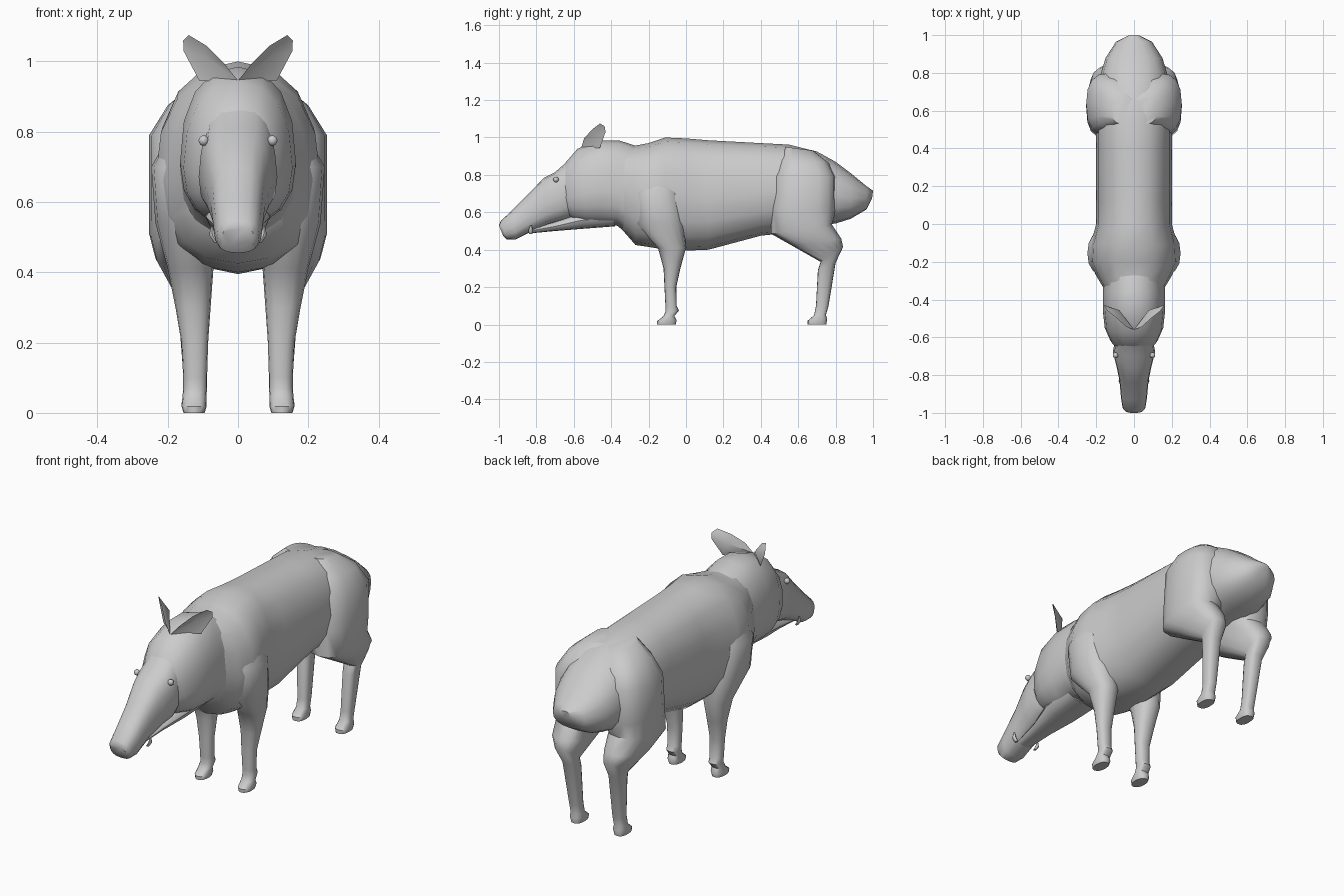
import bpy, bmesh, math
from mathutils import Vector

hide = bpy.data.materials.new("plain grey")
hide.diffuse_color = (0.6, 0.6, 0.6, 1)


def finish(name, bm, angle=45):
    bmesh.ops.recalc_face_normals(bm, faces=bm.faces)
    me = bpy.data.meshes.new(name)
    bm.to_mesh(me)
    bm.free()
    ob = bpy.data.objects.new(name, me)
    bpy.context.collection.objects.link(ob)
    me.materials.append(hide)
    bpy.ops.object.select_all(action='DESELECT')
    bpy.context.view_layer.objects.active = ob
    ob.select_set(True)
    bpy.ops.object.shade_smooth_by_angle(angle=math.radians(angle))
    return ob


def sgnpow(v, e):
    return math.copysign(abs(v) ** e, v)


def loft(name, sections, power=2.3, sides=16, wide=0.5, side=1, angle=45):
    """Each section: y,z of one edge, y,z of the opposite edge, centre x, half width."""
    bm = bmesh.new()
    rings = []
    for ya, za, yb, zb, xc, w in sections:
        a, b = Vector((0, ya, za)), Vector((0, yb, zb))
        mid = a.lerp(b, wide)
        ring = []
        for i in range(sides):
            t = 2 * math.pi * i / sides
            c, s = sgnpow(math.cos(t), 2 / power), sgnpow(math.sin(t), 2 / power)
            p = mid + ((a - mid) * c if c > 0 else (mid - b) * c)
            ring.append(bm.verts.new((side * (xc + w * s), p.y, p.z)))
        rings.append(ring)
    for r, q in zip(rings, rings[1:]):
        for i in range(sides):
            j = (i + 1) % sides
            bm.faces.new((r[i], r[j], q[j], q[i]))
    bm.faces.new(rings[0])
    bm.faces.new(rings[-1])
    return finish(name, bm, angle)


# Trunk with rump
loft("body", [
    (-.38, .95, -.37, .54, 0, .14), (-.28, .955, -.27, .425, 0, .20),
    (-.20, .97, -.20, .415, 0, .235), (-.11, 1.0, -.11, .40, 0, .23),
    (0, .995, 0, .395, 0, .20), (.12, .985, .12, .40, 0, .20),
    (.40, .97, .40, .475, 0, .20), (.55, .962, .55, .49, 0, .20),
    (.70, .925, .70, .53, 0, .19), (.80, .87, .80, .54, 0, .175),
    (.88, .81, .88, .565, 0, .15), (.965, .74, .965, .615, 0, .095),
    (1.0, .715, .995, .675, 0, .03)], wide=.55)

# Neck and skull
loft("head", [
    (-.25, .95, -.27, .45, 0, .165), (-.36, .985, -.37, .53, 0, .165),
    (-.46, .985, -.46, .53, 0, .165), (-.58, .94, -.53, .535, 0, .155),
    (-.645, .865, -.60, .555, 0, .125), (-.68, .81, -.64, .58, 0, .09)], wide=.6)

# Face and snout
loft("snout", [
    (-.62, .885, -.60, .57, 0, .10), (-.70, .815, -.66, .555, 0, .112),
    (-.76, .785, -.73, .535, 0, .095), (-.84, .70, -.82, .50, 0, .077),
    (-.93, .61, -.91, .455, 0, .069), (-.99, .555, -.96, .455, 0, .06),
    (-1.0, .53, -.978, .475, 0, .045)], power=2.6, wide=.55)

# Lower jaw
loft("lower_jaw", [
    (-.85, .51, -.84, .487, 0, .04), (-.70, .55, -.70, .50, 0, .058),
    (-.58, .60, -.55, .512, 0, .09), (-.40, .62, -.38, .525, 0, .10)], sides=12)

for s, label in ((1, "left"), (-1, "right")):
    # Front leg with shoulder and hoof
    loft(label + "_front_leg", [
        (-.25, .80, -.06, .80, .11, .08), (-.28, .70, -.03, .70, .135, .112),
        (-.27, .54, -.01, .54, .14, .095), (-.15, .41, 0, .41, .135, .065),
        (-.12, .30, -.03, .30, .128, .05), (-.115, .20, -.052, .20, .123, .038),
        (-.11, .10, -.05, .10, .122, .034), (-.11, .07, -.038, .075, .122, .034),
        (-.12, .045, -.062, .045, .124, .034), (-.155, .018, -.05, .022, .125, .036),
        (-.155, 0, -.055, 0, .125, .03)], side=s)
    # Hind leg with haunch and hoof
    loft(label + "_hind_leg", [
        (.53, .95, .68, .93, .06, .06), (.50, .88, .76, .87, .10, .10),
        (.47, .79, .80, .79, .125, .128), (.455, .62, .80, .61, .13, .123),
        (.455, .485, .78, .535, .15, .103), (.57, .42, .83, .46, .15, .085),
        (.72, .335, .84, .415, .14, .052), (.705, .29, .80, .33, .133, .038),
        (.695, .10, .762, .10, .125, .03), (.685, .05, .748, .05, .125, .031),
        (.65, .02, .755, .03, .125, .036), (.65, 0, .75, 0, .125, .03)],
        power=2.6, side=s)

    # Ear: a thin cupped leaf
    bm = bmesh.new()
    rim = [Vector(p) for p in ((0, -.56, .945), (.04, -.545, .995), (.09, -.50, 1.045),
                               (.14, -.46, 1.075), (.156, -.435, 1.06), (.155, -.43, 1.03),
                               (.11, -.46, .945))]
    mid = sum(rim, Vector()) / len(rim)
    back = Vector((-.61, .79, 0))
    ring = [bm.verts.new((p.x * s, p.y, p.z)) for p in rim]
    for depth in (.01, .035):
        c = mid + back * depth
        hub = bm.verts.new((c.x * s, c.y, c.z))
        for i in range(len(ring)):
            bm.faces.new((ring[i], ring[(i + 1) % len(ring)], hub))
    finish(label + "_ear", bm, 50)

    # Tusk
    loft(label + "_tusk", [
        (-.84, .485, -.82, .485, .06, .008), (-.842, .505, -.82, .505, .073, .009),
        (-.832, .53, -.825, .53, .075, .003)], power=2, sides=8, side=s)

    # Eye
    bm = bmesh.new()
    bmesh.ops.create_uvsphere(bm, u_segments=10, v_segments=6, radius=.015)
    bmesh.ops.translate(bm, verts=bm.verts, vec=(s * .098, -.695, .775))
    finish(label + "_eye", bm)
